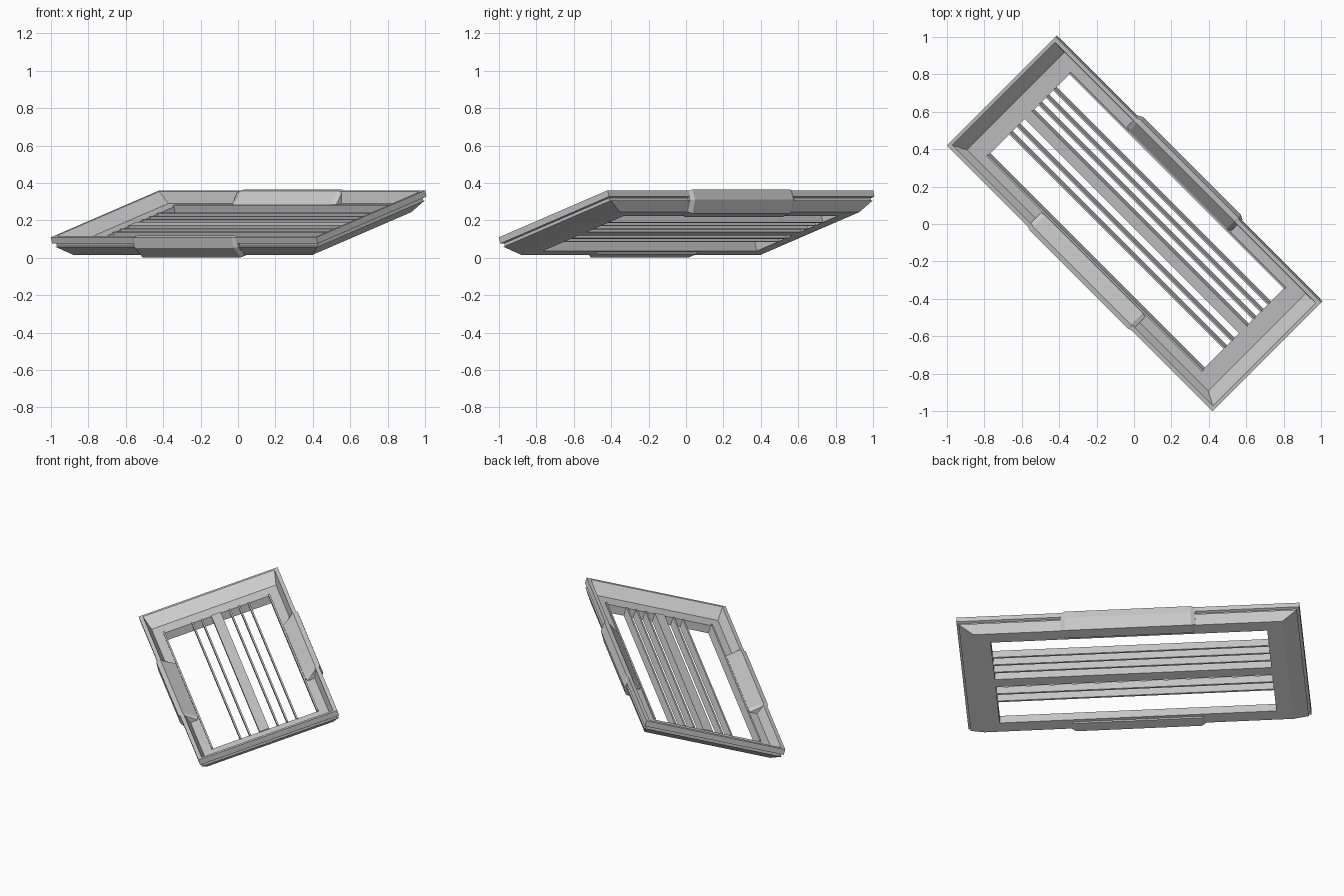
import bpy, bmesh, math
from mathutils import Matrix

if "Cube" in bpy.data.objects:
    bpy.data.objects.remove(bpy.data.objects["Cube"])

# local frame: X = long side, Y = short side, Z = panel normal
TILT = math.radians(17)
POSE = (Matrix.Translation((0, 0, 0.235)) @ Matrix.Rotation(math.radians(-45), 4, 'Z')
        @ Matrix.Rotation(TILT, 4, 'X'))


def finish(name, bm):
    bmesh.ops.recalc_face_normals(bm, faces=bm.faces)
    mesh = bpy.data.meshes.new(name)
    bm.to_mesh(mesh)
    bm.free()
    mesh.transform(POSE)
    ob = bpy.data.objects.new(name, mesh)
    bpy.context.collection.objects.link(ob)
    return ob


def loft(bm, rings, closed):
    loops = [[bm.verts.new(p) for p in r] for r in rings]
    pairs = list(zip(loops, loops[1:])) + ([(loops[-1], loops[0])] if closed else [])
    for a, b in pairs:
        for i in range(len(a)):
            j = (i + 1) % len(a)
            bm.faces.new((a[i], a[j], b[j], b[i]))
    if not closed:
        bm.faces.new(loops[0])
        bm.faces.new(loops[-1])


def bar(name, y0, y1, z0, z1, half=0.815):
    bm = bmesh.new()
    loft(bm, [[(x, y0, z0), (x, y1, z0), (x, y1, z1), (x, y0, z1)]
              for x in (-half, half)], False)
    finish(name, bm)


# grooved frame with sloped inner rim: half length, half width, height
profile = [(1.004, .43, 0), (1.004, .43, -.035), (.988, .415, -.038), (.988, .415, -.052),
           (.99, .425, -.055), (.905, .39, -.11), (.81, .33, -.11), (.81, .33, -.06),
           (.912, .385, -.06), (.985, .407, 0)]
bm = bmesh.new()
loft(bm, [[(-l, -w, z), (l, -w, z), (l, w, z), (-l, w, z)] for l, w, z in profile], True)
finish("frame", bm)

# thin upright slats, wide centre bar and edge strips
for i in (-3, -2, 1, 2, 3):
    y = 0.022 + 0.0585 * i
    if i < 0:
        y += 0.003
    bar("slat", y - .005, y + .005, -.11, -.055)
bar("centre_bar", -.034, .026, -.11, -.055)
for s in (-1, 1):
    bar("edge_strip", s * .326 - .005, s * .326 + .005, -.11, -.05)

# sleeves wrapped around the middle of both long rails, with bevelled ends
outer = [(.41, .003), (.438, .002), (.442, -.055), (.403, -.121), (.34, -.121), (.332, -.05)]
inner = [(.407, -.004), (.428, -.004), (.428, -.055), (.392, -.108), (.345, -.108), (.342, -.06)]
for s, name in ((-1, "low_sleeve"), (1, "high_sleeve")):
    bm = bmesh.new()
    loft(bm, [[(x, s * y, z) for y, z in sec] for x, sec in
              ((-.395, inner), (-.37, outer), (.37, outer), (.395, inner))], False)
    finish(name, bm)
